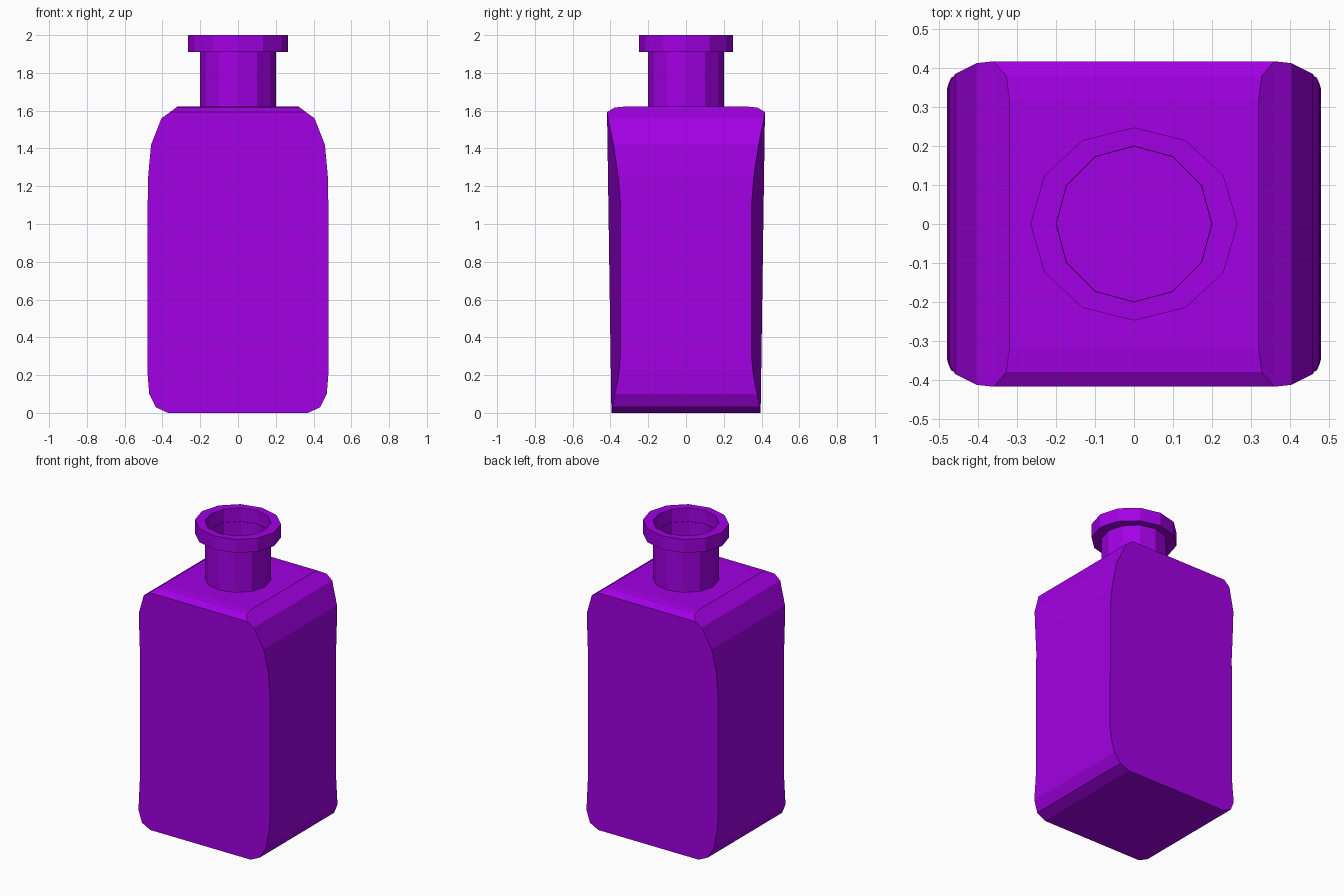
import bpy, bmesh, math
from mathutils import Vector

if "Cube" in bpy.data.objects:
    bpy.data.objects.remove(bpy.data.objects["Cube"])

mat = bpy.data.materials.new("purple_glass")
mat.diffuse_color = (0.365, 0.0, 0.78, 1)
mat.use_nodes = True
mat.node_tree.nodes["Principled BSDF"].inputs["Base Color"].default_value = mat.diffuse_color


def finish(bm, name):
    me = bpy.data.meshes.new(name)
    bm.to_mesh(me)
    bm.free()
    me.materials.append(mat)
    ob = bpy.data.objects.new(name, me)
    bpy.context.collection.objects.link(ob)
    return ob


# Body: half outline as (x, z, half depth), from shoulder to base
rim = [(0.32, 1.622, 0.32), (0.328, 1.616, 0.38), (0.36, 1.592, 0.418),
       (0.405, 1.56, 0.413), (0.46, 1.42, 0.385), (0.475, 1.26, 0.36),
       (0.478, 1.12, 0.348), (0.48, 0.28, 0.348), (0.478, 0.20, 0.357),
       (0.47, 0.10, 0.376), (0.435, 0.03, 0.39), (0.37, 0.0, 0.395)]
top, mid, last = 2, 6, len(rim) - 1
bm = bmesh.new()
v = {(sx, sy, i): bm.verts.new((sx * x, sy * y, z))
     for sx in (-1, 1) for sy in (-1, 1) for i, (x, z, y) in enumerate(rim)}

# Side walls run from front rim to back rim
for sx in (-1, 1):
    for i in range(last):
        bm.faces.new([v[sx, -1, i], v[sx, -1, i + 1], v[sx, 1, i + 1], v[sx, 1, i]])

# Top and base
for i in (0, last):
    bm.faces.new([v[-1, -1, i], v[1, -1, i], v[1, 1, i], v[-1, 1, i]])

# Front and back panels: top bevel, flat middle, and corners fanned to the rim
panels = []
for sy in (-1, 1):
    for i in range(top):
        bm.faces.new([v[-1, sy, i], v[1, sy, i], v[1, sy, i + 1], v[-1, sy, i + 1]])
    panels.append(bm.faces.new([v[-1, sy, top], v[1, sy, top], v[1, sy, last], v[-1, sy, last]]))
    for sx in (-1, 1):
        fans = [(top, i, i + 1) for i in range(top + 1, mid)]
        fans += [(last, i, i + 1) for i in range(mid + 1, last - 1)]
        fans += [(top, mid, mid + 1, last)]
        for ids in fans:
            panels.append(bm.faces.new([v[sx, sy, k] for k in ids]))
for f in panels:
    f.material_index = 1
bmesh.ops.recalc_face_normals(bm, faces=bm.faces)
body = finish(bm, "bottle_body")

# Each panel is shaded as one flat face
normals = [None] * len(body.data.loops)
for p in body.data.polygons:
    n = Vector(p.normal)
    if p.material_index == 1:
        n = Vector((0, math.copysign(1, p.center.y), 0))
    for k in p.loop_indices:
        normals[k] = n
    p.material_index = 0
    p.use_smooth = True
body.data.normals_split_custom_set(normals)

# Neck and lip: twelve-sided open tube, profile as (x radius, y radius, z)
profile = [(0.2, 0.2, 1.62), (0.2, 0.2, 1.91), (0.266, 0.248, 1.91),
           (0.266, 0.248, 2.0), (0.2, 0.2, 2.0), (0.199, 0.199, 1.912)]
bm = bmesh.new()
rings = [[bm.verts.new((rx * math.cos(k * math.pi / 6), ry * math.sin(k * math.pi / 6), z))
          for k in range(12)] for rx, ry, z in profile]
for a, b in zip(rings, rings[1:]):
    for k in range(12):
        n = (k + 1) % 12
        bm.faces.new([a[k], a[n], b[n], b[k]])
finish(bm, "bottle_neck")
